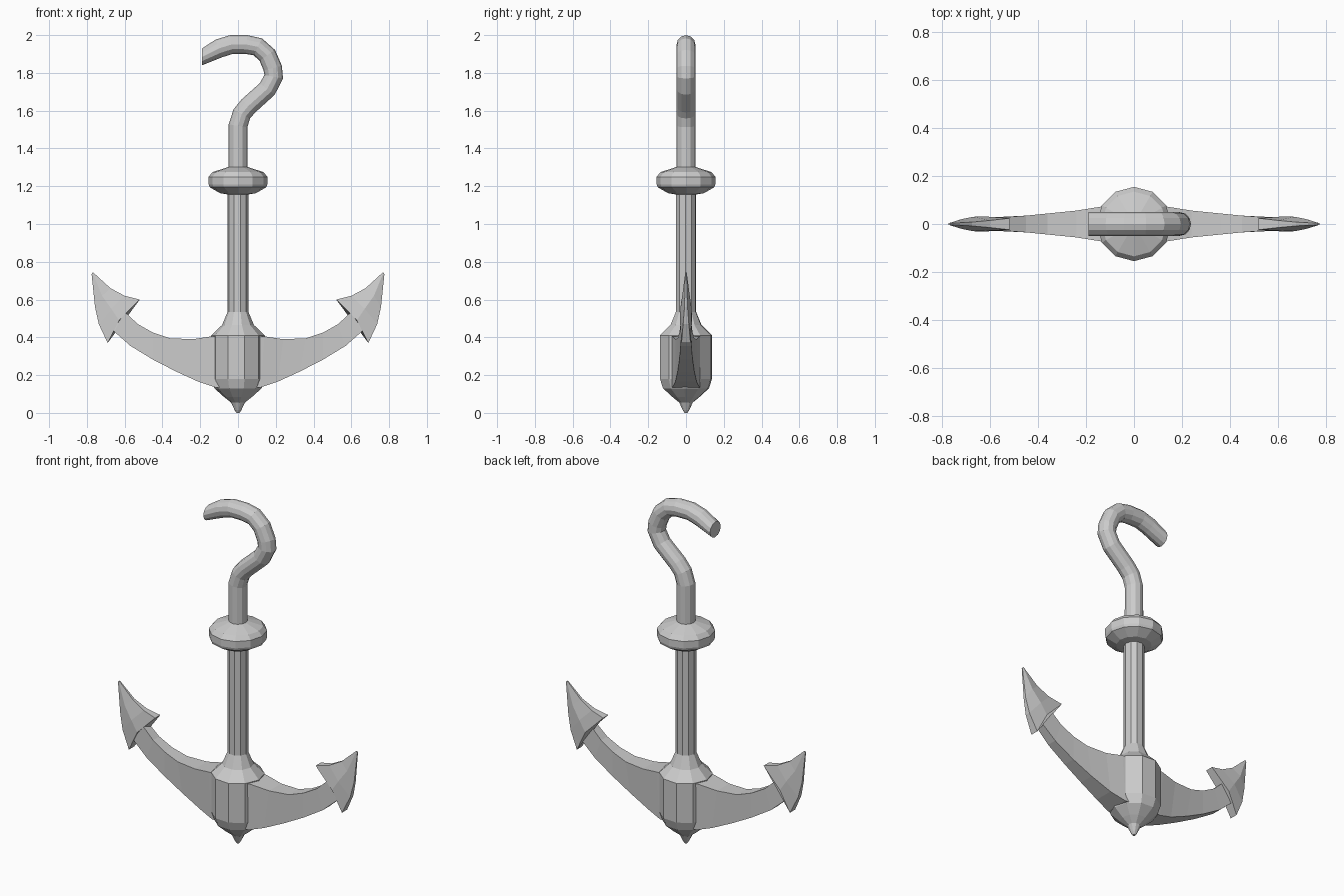
import bpy, bmesh
from math import sin, cos, pi, radians
from mathutils import Vector

if "Cube" in bpy.data.objects:
    bpy.data.objects.remove(bpy.data.objects["Cube"])


def loft(name, rings, mirror=False):
    """Skin a list of equal-sized point rings, capping both ends."""
    bm = bmesh.new()
    vs = [[bm.verts.new(p) for p in r] for r in rings]
    n = len(vs[0])
    for a, b in zip(vs, vs[1:]):
        for i in range(n):
            j = (i + 1) % n
            bm.faces.new((a[i], a[j], b[j], b[i]))
    bm.faces.new(vs[0])
    bm.faces.new(vs[-1])
    bmesh.ops.recalc_face_normals(bm, faces=bm.faces)
    me = bpy.data.meshes.new(name)
    bm.to_mesh(me)
    bm.free()
    ob = bpy.data.objects.new(name, me)
    bpy.context.collection.objects.link(ob)
    if mirror:
        ob.modifiers.new("mirror", 'MIRROR')
    return ob


def lathe(name, profile, sides, turn=0.0):
    loft(name, [[(r * cos(turn + 2 * pi * i / sides), r * sin(turn + 2 * pi * i / sides), z)
                 for i in range(sides)] for r, z in profile])


def tube(name, path, radius, sides):
    """Round bar along a path in the xz plane, with mitred joints."""
    pts = [Vector((x, 0, z)) for x, z in path]
    y = Vector((0, 1, 0))
    rings = []
    for k, p in enumerate(pts):
        d_in = (p - pts[max(k - 1, 0)]).normalized()
        d_out = (pts[min(k + 1, len(pts) - 1)] - p).normalized()
        side = (d_in + d_out).normalized().cross(y)
        rings.append([p + radius * (cos(2 * pi * i / sides) * side + sin(2 * pi * i / sides) * y)
                      for i in range(sides)])
    # the free end is cut upright
    for v in rings[-1]:
        v.x = path[-1][0]
    loft(name, rings)


# crown with bottom spike, flaring up into the shank
lathe("crown_and_shank", [(0.008, 0), (0.018, 0.015), (0.037, 0.055), (0.075, 0.085),
                          (0.125, 0.13), (0.142, 0.18), (0.142, 0.41), (0.085, 0.465),
                          (0.055, 0.535), (0.055, 1.18)], 10, radians(-4))

# collar ring
lathe("collar", [(0.045, 1.155), (0.095, 1.163), (0.15, 1.195), (0.155, 1.21), (0.155, 1.25),
                 (0.135, 1.275), (0.05, 1.302)], 12)

# hook
tube("hook", [(0, 1.27), (0, 1.52), (0.02, 1.583), (0.055, 1.625), (0.155, 1.715), (0.189, 1.78),
              (0.184, 1.825), (0.155, 1.893), (0.105, 1.938), (0.045, 1.95), (-0.035, 1.95),
              (-0.10, 1.93), (-0.19, 1.885)], 0.05, 12)

# curved arms: upper point, lower point, half thickness
arm = [((0.03, 0.41), (0.03, 0.13), 0.085), ((0.14, 0.405), (0.12, 0.135), 0.072),
       ((0.24, 0.39), (0.21, 0.165), 0.056), ((0.36, 0.395), (0.33, 0.22), 0.044),
       ((0.45, 0.425), (0.45, 0.282), 0.035), ((0.53, 0.47), (0.57, 0.355), 0.029),
       ((0.60, 0.535), (0.655, 0.43), 0.025), ((0.635, 0.58), (0.69, 0.48), 0.018)]
loft("arm", [[(a[0], -t, a[1]), (a[0], t, a[1]), (b[0], t, b[1]), (b[0], -t, b[1])]
             for a, b, t in arm], mirror=True)

# barbed flukes: inner, middle, outer point, then edge and ridge half thickness
fluke = [((0.52, 0.60), (0.63, 0.49), (0.69, 0.37), 0.024, 0.032),
         ((0.60, 0.62), (0.67, 0.55), (0.737, 0.47), 0.015, 0.030),
         ((0.675, 0.66), (0.72, 0.62), (0.757, 0.56), 0.008, 0.020),
         ((0.765, 0.742), (0.77, 0.742), (0.775, 0.735), 0.003, 0.004)]
loft("fluke", [[(a[0], -e, a[1]), (m[0], -t, m[1]), (b[0], -e, b[1]),
                (b[0], e, b[1]), (m[0], t, m[1]), (a[0], e, a[1])]
               for a, m, b, e, t in fluke], mirror=True)
